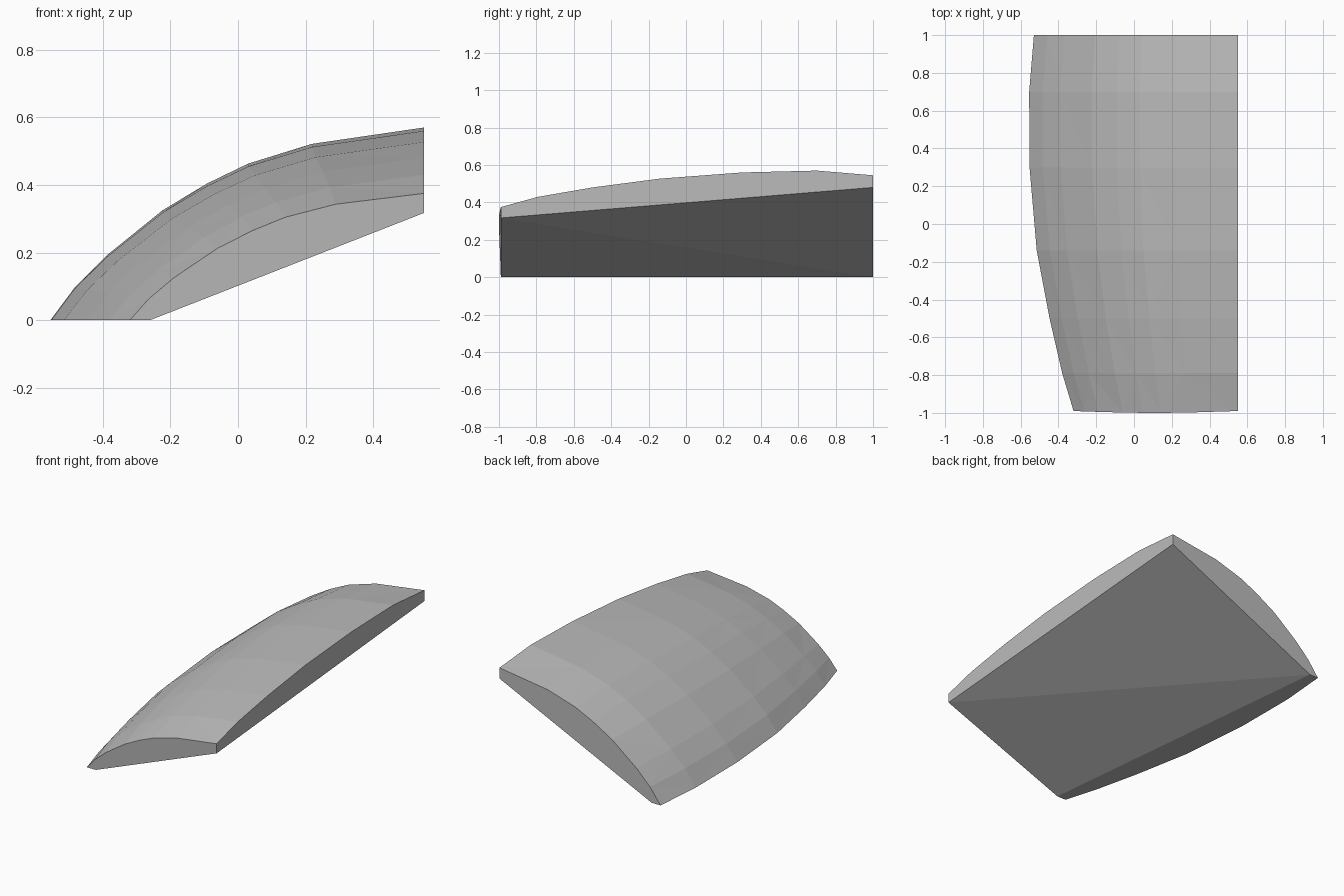
import bpy, bmesh, math

if "Cube" in bpy.data.objects:
    bpy.data.objects.remove(bpy.data.objects["Cube"])

# normalised cross-section of the curved shell: (across, height)
PROFILE = [(0, 0), (.065, .17), (.15, .335), (.30, .57), (.42, .71), (.53, .813), (.70, .915), (1, 1)]
# stations along the length: (y, left edge x at the ground, height at right edge)
STATIONS = [(-1, -.32, .375), (-.79, -.38, .43), (-.5, -.447, .48), (-.14, -.515, .527),
            (.3, -.553, .56), (.7, -.555, .57), (1, -.53, .545)]
RIGHT = .55

bm = bmesh.new()

# domed upper surface
rows = []
for i, (y, x0, h) in enumerate(STATIONS):
    row = []
    for u, v in PROFILE:
        yy = -.99 - .01 * math.sin(math.pi * u) if i == 0 else y
        row.append(bm.verts.new((x0 + u * (RIGHT - x0), yy, v * h)))
    rows.append(row)
for i in range(len(rows) - 1):
    for j in range(len(PROFILE) - 1):
        a, b, c, d = rows[i][j], rows[i][j + 1], rows[i + 1][j + 1], rows[i + 1][j]
        tris = ((a, b, c), (a, c, d)) if (i + j) % 2 else ((a, b, d), (b, c, d))
        for t in tris:
            bm.faces.new(t)

# straight lower corners: front left, front right, back right, back left
fl, fr, br, bl = [bm.verts.new(p) for p in
                  ((-.26, -.99, 0), (RIGHT, -.99, .317), (RIGHT, 1, .48), (-.47, 1, 0))]
bm.faces.new((fl, bl, fr))                                  # sloping underside
bm.faces.new((fr, bl, br))
bm.faces.new(rows[0][::-1] + [fl, fr])                      # front end
bm.faces.new(rows[-1] + [br, bl])                           # back end
bm.faces.new([r[-1] for r in rows][::-1] + [fr, br])        # right side
bm.faces.new([r[0] for r in rows] + [bl, fl])               # ground strip
bmesh.ops.recalc_face_normals(bm, faces=bm.faces)

mesh = bpy.data.meshes.new("curved_slab")
bm.to_mesh(mesh)
bm.free()
slab = bpy.data.objects.new("curved_slab", mesh)
bpy.context.collection.objects.link(slab)

grey = bpy.data.materials.new("stone grey")
grey.diffuse_color = (.5, .5, .5, 1)
grey.use_nodes = True
grey.node_tree.nodes["Principled BSDF"].inputs["Base Color"].default_value = grey.diffuse_color
mesh.materials.append(grey)
